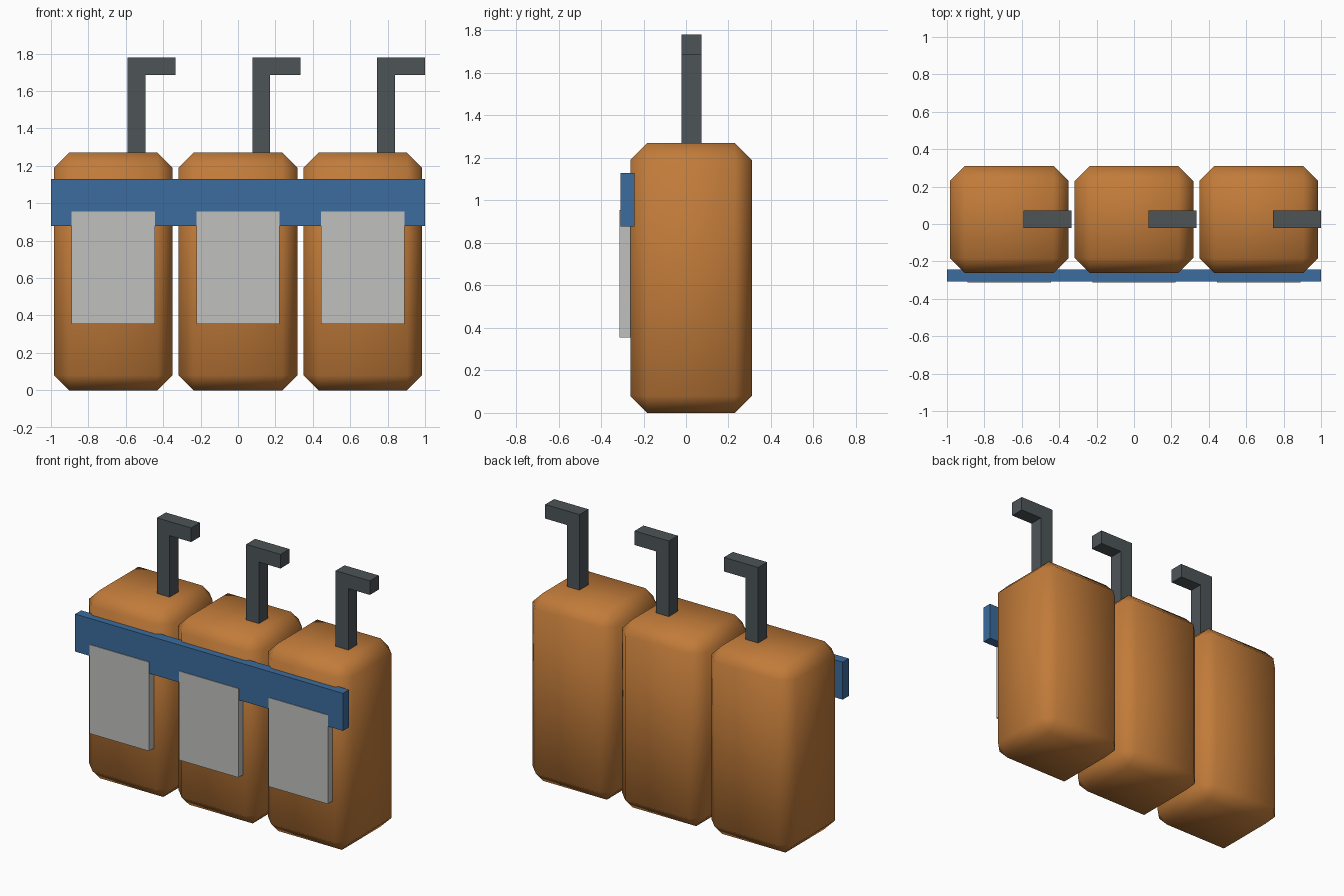
import bpy
import bmesh
from mathutils import Vector

cube = bpy.data.objects.get("Cube")
if cube:
    bpy.data.objects.remove(cube, do_unlink=True)


def material(name, rgb):
    m = bpy.data.materials.new(name)
    m.use_nodes = True
    color = (*rgb, 1.0)
    m.diffuse_color = color
    m.node_tree.nodes["Principled BSDF"].inputs["Base Color"].default_value = color
    return m


orange = material("burnt orange", (0.54, 0.20, 0.042))
blue = material("strap blue", (0.045, 0.15, 0.34))
grey = material("label grey", (0.53, 0.53, 0.52))
dark = material("dark steel", (0.075, 0.09, 0.097))


def finish(name, bm, mat, smooth=False):
    bmesh.ops.recalc_face_normals(bm, faces=bm.faces)
    mesh = bpy.data.meshes.new(name)
    for f in bm.faces:
        f.smooth = smooth
    bm.to_mesh(mesh)
    bm.free()
    mesh.materials.append(mat)
    obj = bpy.data.objects.new(name, mesh)
    bpy.context.collection.objects.link(obj)
    return obj


def box(name, low, high, mat, bevel=0.0):
    low, high = Vector(low), Vector(high)
    bm = bmesh.new()
    bmesh.ops.create_cube(bm, size=1)
    for v in bm.verts:
        v.co = (low + high) / 2 + v.co * (high - low)
    if bevel:
        bmesh.ops.bevel(bm, geom=bm.edges[:], offset=bevel, segments=1,
                        affect='EDGES')
    return finish(name, bm, mat, smooth=bevel > 0)


def hook(name, x, mat):
    # L-shaped outline extruded from front to back
    outline = [(0.077, 1.25), (0.172, 1.25), (0.172, 1.685),
               (0.333, 1.685), (0.333, 1.78), (0.077, 1.78)]
    bm = bmesh.new()
    face = bm.faces.new([bm.verts.new((x + px, -0.022, pz)) for px, pz in outline])
    ext = bmesh.ops.extrude_face_region(bm, geom=[face])
    verts = [g for g in ext["geom"] if isinstance(g, bmesh.types.BMVert)]
    bmesh.ops.translate(bm, verts=verts, vec=(0, 0.095, 0))
    return finish(name, bm, mat)


# Three canisters, each with a label and a bent hook
for side, x in (("right", -0.667), ("middle", 0.0), ("left", 0.667)):
    box(side + "_canister", (x - 0.317, -0.262, 0), (x + 0.317, 0.31, 1.27),
        orange, bevel=0.08)
    box(side + "_label", (x - 0.222, -0.312, 0.355), (x + 0.222, -0.25, 0.955), grey)
    hook(side + "_hook", x, dark)

# Strap across the front
box("strap", (-1, -0.308, 0.877), (1, -0.243, 1.13), blue)
